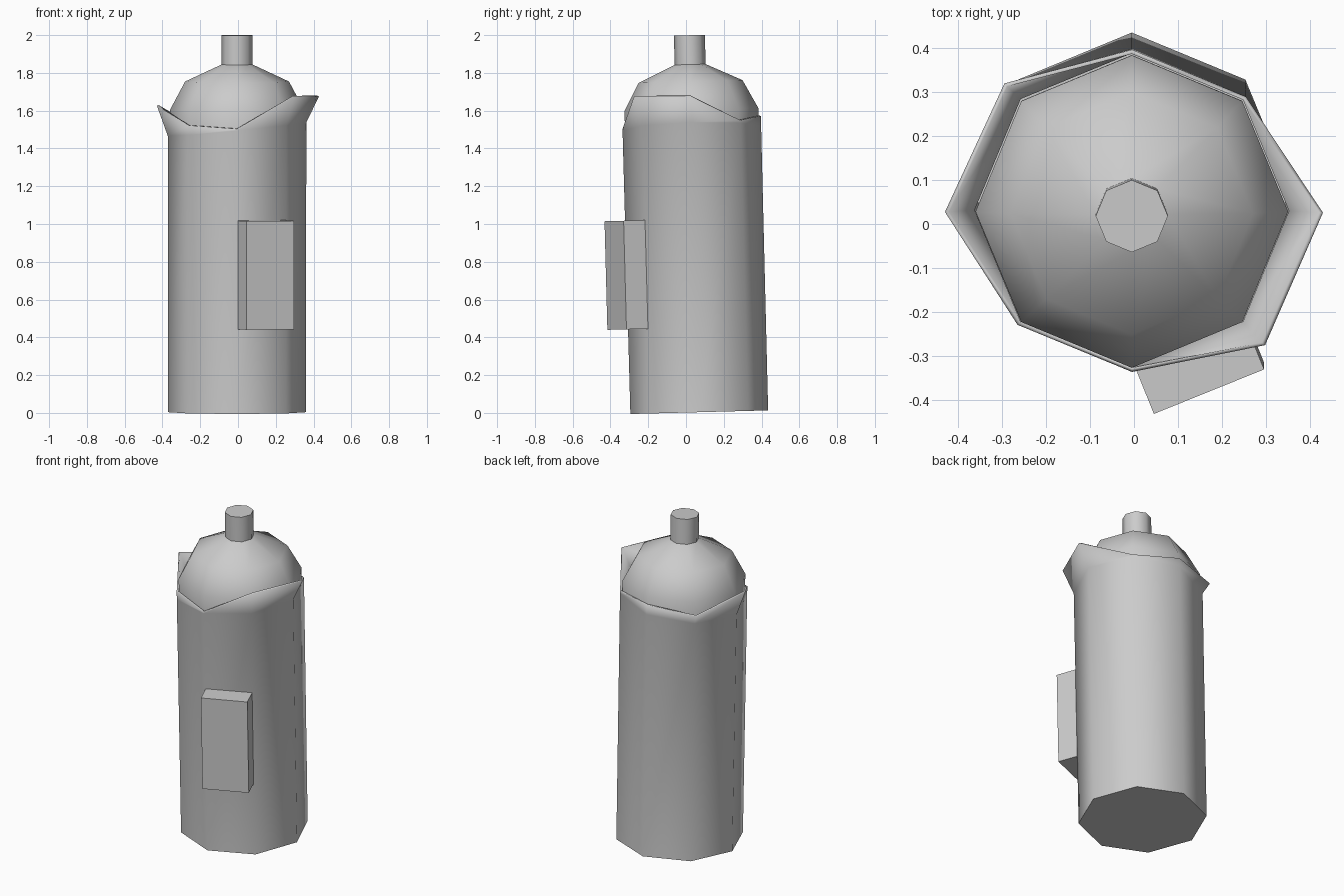
import bpy, bmesh, math
from mathutils import Matrix

cube = bpy.data.objects.get("Cube")
if cube:
    bpy.data.objects.remove(cube, do_unlink=True)

SIDES = 8
RADIUS = 0.357
TILT = Matrix.Rotation(math.radians(1.5), 4, 'X')
BOTTLE = Matrix.Translation((-0.005, 0.07, 0.01)) @ TILT

grey = bpy.data.materials.new("plain grey")
grey.use_nodes = True
grey.diffuse_color = (0.6, 0.6, 0.6, 1)
grey.node_tree.nodes["Principled BSDF"].inputs["Base Color"].default_value = (0.6, 0.6, 0.6, 1)


def finish(name, bm, matrix, smooth=None):
    bmesh.ops.recalc_face_normals(bm, faces=bm.faces)
    mesh = bpy.data.meshes.new(name)
    bm.to_mesh(mesh)
    bm.free()
    mesh.materials.append(grey)
    obj = bpy.data.objects.new(name, mesh)
    bpy.context.collection.objects.link(obj)
    obj.matrix_world = matrix
    if smooth:
        bpy.ops.object.select_all(action='DESELECT')
        obj.select_set(True)
        bpy.context.view_layer.objects.active = obj
        bpy.ops.object.shade_smooth_by_angle(angle=math.radians(smooth))
    return obj


def add_ring(bm, points):
    """One vertex per side from (radius, height) pairs."""
    ring = []
    for i, (r, z) in enumerate(points):
        a = math.tau * i / SIDES
        ring.append(bm.verts.new((r * math.cos(a), r * math.sin(a), z)))
    return ring


def bridge(bm, low, high):
    for i in range(SIDES):
        j = (i + 1) % SIDES
        bm.faces.new((low[i], low[j], high[j], high[i]))


# Body: eight-sided sleeve with two flared lips on its rim
bm = bmesh.new()
base = add_ring(bm, [(RADIUS, 0)] * SIDES)
bend = add_ring(bm, [(RADIUS, 1.495 + 0.036 * math.cos(math.tau * i / SIDES))
                     for i in range(SIDES)])
rim = add_ring(bm, [(0.425, 1.67), (RADIUS, 1.535), (RADIUS, 1.555), (0.40, 1.535),
                    (0.415, 1.62), (RADIUS, 1.52), (RADIUS, 1.505), (0.418, 1.677)])
bridge(bm, base, bend)
bridge(bm, bend, rim)
bm.faces.new(base)
body = finish("body", bm, BOTTLE, 60)
wall = body.modifiers.new("wall", 'SOLIDIFY')
wall.thickness = 0.01
wall.offset = -1

# Shoulder dome and neck
bm = bmesh.new()
profile = [(0.352, 1.46), (0.355, 1.595), (0.275, 1.745), (0.082, 1.835), (0.082, 1.99)]
rings = [add_ring(bm, [p] * SIDES) for p in profile]
for low, high in zip(rings, rings[1:]):
    bridge(bm, low, high)
bm.faces.new(rings[0])
bm.faces.new(rings[-1])
finish("shoulder_and_neck", bm, BOTTLE, 60)

# Box mounted on the front
bm = bmesh.new()
bmesh.ops.create_cube(bm, size=1, matrix=Matrix.Diagonal((0.27, 0.13, 0.575, 1)))
finish("front_box", bm, Matrix.Translation((0.146, -0.313, 0.73)) @ TILT
       @ Matrix.Rotation(math.radians(22), 4, 'Z'))
